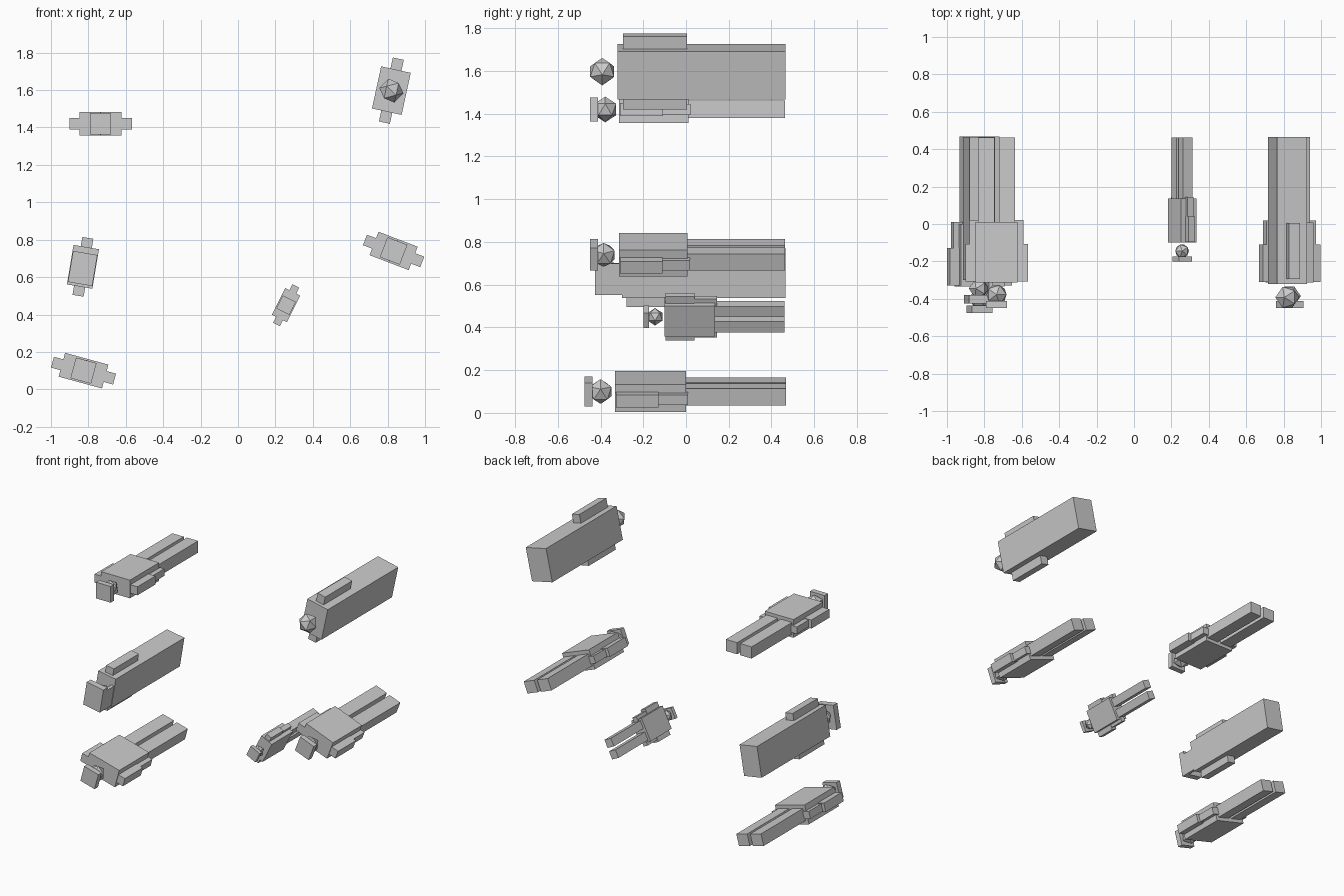
import bpy, math
from mathutils import Matrix

if "Cube" in bpy.data.objects:
    bpy.data.objects.remove(bpy.data.objects["Cube"])


class Figure:
    """A lying figure: u = across the shoulders, y = along the body, v = thickness."""

    def __init__(self, name, x, z, roll):
        self.name = name
        self.frame = Matrix.Translation((x, 0, z)) @ Matrix.Rotation(-math.radians(roll), 4, 'Y')

    def finish(self, part):
        ob = bpy.context.object
        ob.name = f"{self.name}_{part}"
        ob.matrix_world = self.frame
        return ob

    def box(self, part, u, y, v):
        bpy.ops.mesh.primitive_cube_add(size=1)
        me = bpy.context.object.data
        spans = (u, y, v)
        size = [b - a for a, b in spans]
        mid = [(a + b) / 2 for a, b in spans]
        me.transform(Matrix.Translation(mid) @ Matrix.Diagonal((*size, 1)))
        return self.finish(part)

    def pair(self, part, u, y, v):
        self.box(part + "_right", u, y, v)
        self.box(part + "_left", (-u[1], -u[0]), y, v)

    def head(self, y, r):
        bpy.ops.mesh.primitive_ico_sphere_add(subdivisions=1, radius=r)
        bpy.context.object.data.transform(Matrix.Translation((0, y, 0)))
        self.finish("head")


def legged(name, x, z, roll, w, t, arm, front, hip, foot, hat, head, s=1.0):
    f = Figure(name, x, z, roll)
    step = front + 0.205 * s
    f.box("torso", (-w, w), (front, hip), (-t, t))
    # two-part arms, thinner towards the hand
    f.pair("upper_arm", (w - 0.02 * s, arm), (front + 0.005, step), (-0.03 * s, 0.03 * s))
    f.pair("forearm", (w - 0.02 * s, arm - 0.022 * s), (step, hip + 0.01), (-0.025 * s, 0.025 * s))
    f.pair("leg", (0.012, 0.1 * s), (hip, foot), (-0.041 * s, 0.041 * s))
    f.head(head, 0.06 * s)
    h = 0.057 * s
    f.box("hat", (-h, h), (hat, hat + 0.038 * s), (-h, h))


def robed(name, x, z, roll, w, t, arm, front, arm_y, head, r):
    f = Figure(name, x, z, roll)
    f.box("robe", (-w, w), (front, 0.465), (-t, t))
    f.pair("arm", (w - 0.02, arm), arm_y, (-0.03, 0.03))
    f.head(head, r)
    return f


# figures with separate legs
legged("upper_left", -0.735, 1.42, 0, 0.112, 0.064, 0.167, -0.313, 0.012, 0.463, -0.45, -0.378)
legged("right", 0.832, 0.74, -21, 0.112, 0.067, 0.164, -0.314, 0.008, 0.464, -0.45, -0.385)
legged("lower_left", -0.826, 0.1, -15.2, 0.12, 0.066, 0.172, -0.333, 0, 0.467, -0.475, -0.4)
legged("small", 0.257, 0.45, 63.4, 0.08, 0.045, 0.115, -0.1, 0.135, 0.462, -0.2, -0.145, 0.68)

# figures in long robes, one with a hood
robed("upper_right", 0.82, 1.597, 77.7, 0.115, 0.081, 0.175, -0.32, (-0.295, 0.005), -0.392, 0.066)
c = robed("left", -0.829, 0.655, 80.4, 0.107, 0.069, 0.157, -0.3, (-0.278, 0.0), -0.345, 0.055)
c.box("hood_top", (-0.093, 0.075), (-0.425, -0.38), (-0.066, 0.066))
c.box("hood_back", (-0.093, 0.055), (-0.425, -0.3), (-0.066, -0.045))
